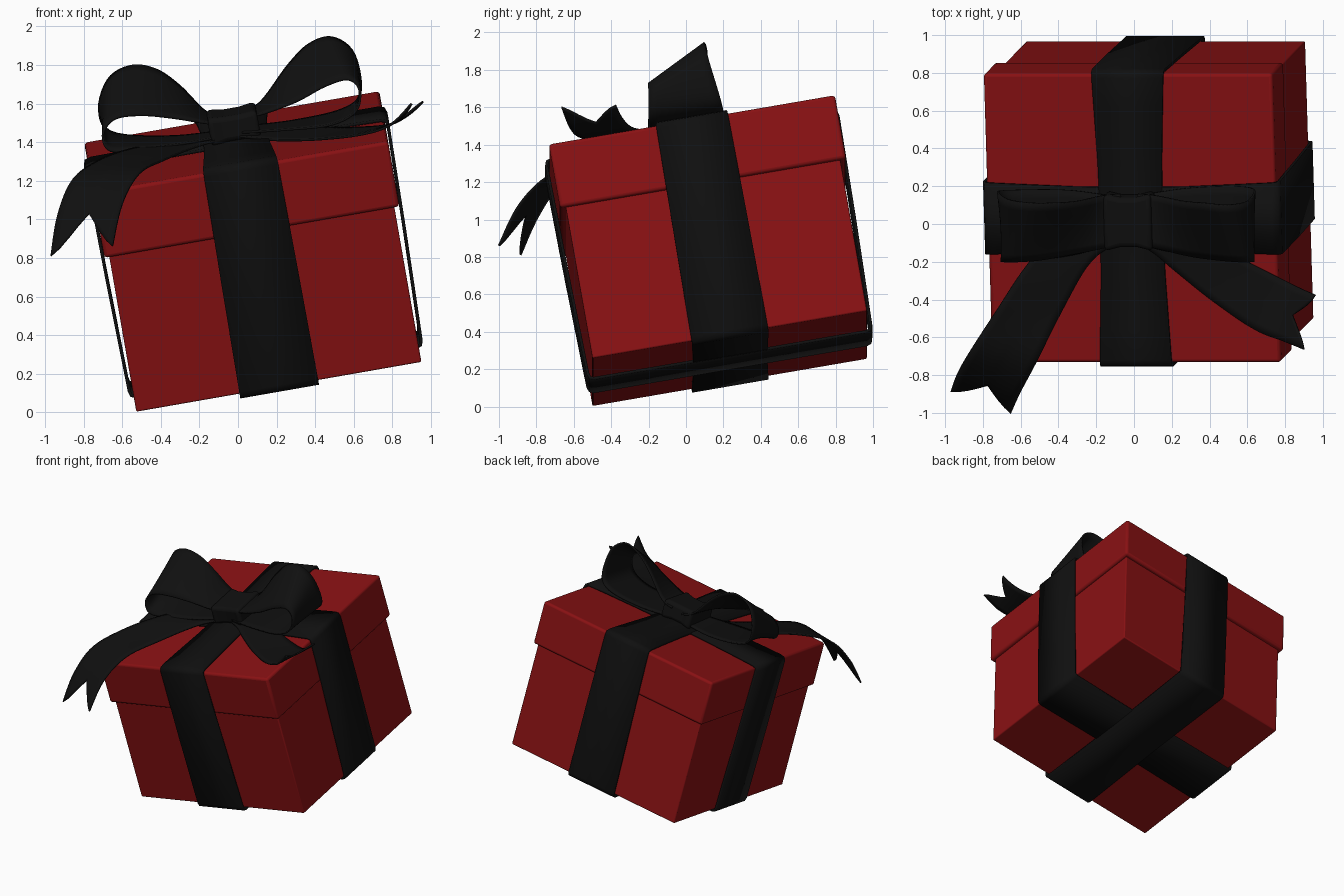
import bpy, bmesh, math
from mathutils import Vector, Matrix

if "Cube" in bpy.data.objects:
    bpy.data.objects.remove(bpy.data.objects["Cube"])

# ---- materials
def material(name, rgb):
    m = bpy.data.materials.new(name)
    m.diffuse_color = (*rgb, 1)
    m.use_nodes = True
    m.node_tree.nodes["Principled BSDF"].inputs["Base Color"].default_value = m.diffuse_color
    return m

RED = material("deep_red", (0.25, 0.0055, 0.0065))
BLACK = material("ribbon_black", (0.005, 0.005, 0.005))

# The whole gift leans back and to one side
TILT = (Matrix.Translation((0.19, 0.234, 0.257))
        @ Matrix.Rotation(math.radians(-9.9), 4, 'Y')
        @ Matrix.Rotation(math.radians(9.9), 4, 'X'))

def finish(name, bm, mat, matrix=None, thickness=0, bevel=0):
    bmesh.ops.recalc_face_normals(bm, faces=bm.faces)
    me = bpy.data.meshes.new(name)
    bm.to_mesh(me)
    bm.free()
    ob = bpy.data.objects.new(name, me)
    bpy.context.collection.objects.link(ob)
    me.materials.append(mat)
    if matrix:
        ob.matrix_world = matrix
    if thickness:
        s = ob.modifiers.new("thickness", 'SOLIDIFY')
        s.thickness, s.offset = thickness, 0
    if bevel:
        b = ob.modifiers.new("bevel", 'BEVEL')
        b.width, b.segments = bevel, 3
    bpy.ops.object.select_all(action='DESELECT')
    bpy.context.view_layer.objects.active = ob
    ob.select_set(True)
    bpy.ops.object.shade_smooth_by_angle(angle=math.radians(35))
    return ob

def block(name, size, z0, mat, bevel):
    bm = bmesh.new()
    bmesh.ops.create_cube(bm, size=1)
    for v in bm.verts:
        v.co = Vector((v.co.x * size[0], v.co.y * size[1], z0 + (v.co.z + 0.5) * size[2]))
    return finish(name, bm, mat, TILT, bevel=bevel)

def spline(pts, t):
    """Catmull-Rom point at t in 0..1"""
    n = len(pts) - 1
    i = min(int(t * n), n - 1)
    f = t * n - i
    p = [Vector(pts[max(0, min(n, i + k))]) for k in (-1, 0, 1, 2)]
    return 0.5 * (2 * p[1] + (p[2] - p[0]) * f
                  + (2 * p[0] - 5 * p[1] + 4 * p[2] - p[3]) * f ** 2
                  + (3 * p[1] - p[0] - 3 * p[2] + p[3]) * f ** 3)

def ribbon(name, edge_a, edge_b, notch=0, rows=48, cols=8):
    """Cloth band lofted between two edge curves, with an optional V-cut end"""
    bm = bmesh.new()
    grid = []
    for r in range(rows + 1):
        row = []
        for c in range(cols + 1):
            v = c / cols
            t = r / rows * (1 - notch * (1 - abs(2 * v - 1)))
            row.append(bm.verts.new(spline(edge_a, t).lerp(spline(edge_b, t), v)))
        grid.append(row)
    for r in range(rows):
        for c in range(cols):
            bm.faces.new((grid[r][c], grid[r][c + 1], grid[r + 1][c + 1], grid[r + 1][c]))
    return finish(name, bm, BLACK, thickness=0.012)

# ---- box body and lid
block("box_body", (1.5, 1.49, 1.0), 0, RED, 0.008)
block("box_lid", (1.553, 1.553, 0.35), 0.83, RED, 0.018)

# ---- straps: closed loops around the box (u, height, half width)
half = [(0.0, 1.195, 0.168), (0.3, 1.195, 0.172), (0.6, 1.195, 0.185), (0.755, 1.193, 0.192),
        (0.783, 1.185, 0.194), (0.791, 1.16, 0.195), (0.782, 0.6, 0.202), (0.768, 0.02, 0.207),
        (0.761, -0.005, 0.207), (0.74, -0.013, 0.207), (0.0, -0.013, 0.2)]
loop = half + [(-u, z, w) for u, z, w in half[-2:0:-1]]

def strap(name, turn, lift):
    bm = bmesh.new()
    pairs = []
    for u, z, w in loop:
        z += lift if z > 0.6 else -lift
        pairs.append([bm.verts.new((u, s * w, z)) for s in (-1, 1)])
    for i, (a, b) in enumerate(pairs):
        c, d = pairs[(i + 1) % len(pairs)]
        bm.faces.new((a, b, d, c))
    return finish(name, bm, BLACK, TILT @ Matrix.Rotation(turn, 4, 'Z'), thickness=0.016)

strap("strap_side_to_side", 0, 0)
strap("strap_front_to_back", math.pi / 2, 0.004)

# ---- bow loops (front edge, back edge)
ribbon("bow_loop_right",
       [(0.02, -.11, 1.53), (0.12, -.13, 1.545), (0.3, -.17, 1.61), (0.45, -.19, 1.69),
        (0.57, -.2, 1.725), (0.63, -.2, 1.67), (0.61, -.2, 1.56), (0.48, -.19, 1.49),
        (0.25, -.16, 1.465), (0.02, -.11, 1.45)],
       [(0.02, .16, 1.56), (0.12, .15, 1.61), (0.26, .12, 1.80), (0.37, .11, 1.91),
        (0.49, .10, 1.943), (0.6, .12, 1.86), (0.635, .18, 1.66), (0.54, .2, 1.57),
        (0.28, .19, 1.51), (0.02, .15, 1.48)])
ribbon("bow_loop_left",
       [(-0.07, -.1, 1.49), (-0.17, -.13, 1.5), (-0.33, -.16, 1.525), (-0.5, -.19, 1.54),
        (-0.64, -.2, 1.52), (-0.7, -.2, 1.44), (-0.66, -.2, 1.355), (-0.5, -.19, 1.365),
        (-0.3, -.16, 1.39), (-0.07, -.1, 1.43)],
       [(-0.07, .16, 1.53), (-0.17, .15, 1.56), (-0.3, .12, 1.69), (-0.42, .11, 1.775),
        (-0.55, .11, 1.797), (-0.67, .13, 1.73), (-0.72, .17, 1.57), (-0.65, .18, 1.45),
        (-0.35, .18, 1.43), (-0.07, .14, 1.46)])

# ---- bow tails with V-cut ends
ribbon("bow_tail_left",
       [(-0.12, 0.1, 1.43), (-0.36, 0.02, 1.395), (-0.57, -0.22, 1.36), (-0.73, -0.46, 1.30),
        (-0.86, -0.66, 1.20), (-0.935, -0.79, 1.02), (-0.97, -0.885, 0.81)],
       [(-0.04, -0.1, 1.42), (-0.14, -0.13, 1.40), (-0.25, -0.23, 1.365), (-0.38, -0.46, 1.31),
        (-0.51, -0.72, 1.24), (-0.6, -0.89, 1.08), (-0.65, -1.0, 0.86)], notch=0.15)
ribbon("bow_tail_right",
       [(0.02, 0.08, 1.46), (0.25, 0.0, 1.475), (0.45, -0.12, 1.475), (0.62, -0.21, 1.475),
        (0.78, -0.29, 1.49), (0.88, -0.34, 1.54), (0.96, -0.375, 1.61)],
       [(0.0, -0.1, 1.43), (0.1, -0.15, 1.42), (0.22, -0.25, 1.41), (0.42, -0.41, 1.415),
        (0.64, -0.56, 1.44), (0.79, -0.62, 1.49), (0.9, -0.665, 1.60)], notch=0.16)

# ---- knot: pinched rounded block at the centre of the bow
bm = bmesh.new()
bmesh.ops.create_cube(bm, size=1)
bmesh.ops.subdivide_edges(bm, edges=bm.edges[:], cuts=2, use_grid_fill=True)
for v in bm.verts:
    flare = 0.85 + 0.3 * abs(v.co.x) * 2 * 0.7
    v.co = Vector((v.co.x * 0.26, v.co.y * 0.29 * flare, 1.262 + v.co.z * 0.145 * flare))
# offset so the knot sits over the strap crossing
finish("bow_knot", bm, BLACK, Matrix.Translation((0, 0, 0.012)) @ TILT, bevel=0.025)
